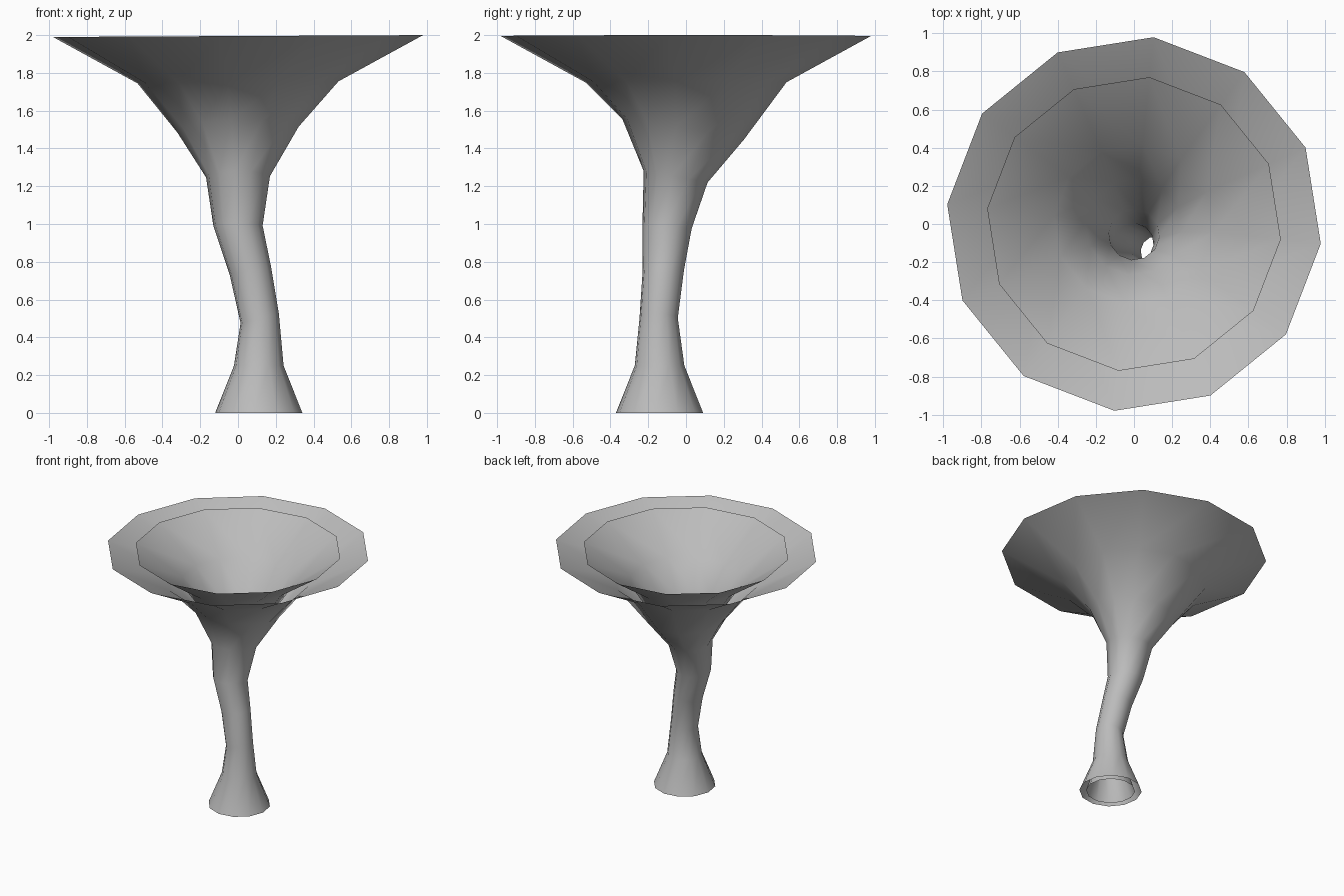
import bpy, bmesh, math
from mathutils import Vector

if "Cube" in bpy.data.objects:
    bpy.data.objects.remove(bpy.data.objects["Cube"], do_unlink=True)

grey = bpy.data.materials.new("storm grey")
grey.use_nodes = True
colour = (0.5, 0.5, 0.5, 1)
grey.diffuse_color = colour
grey.node_tree.nodes["Principled BSDF"].inputs["Base Color"].default_value = colour

SIDES = 12
# Winding centre line: x, y, z, radius, slope along x, slope along y
RINGS = [
    (0.11, -0.14, 0.0, 0.232, 0, 0),
    (0.11, -0.14, 0.25, 0.132, 0, 0),
    (0.115, -0.145, 0.5, 0.102, 0.24, 0),
    (0.065, -0.12, 0.755, 0.11, 0.2, 0),
    (0, -0.1, 0.99, 0.131, 0, -0.1),
    (0, -0.055, 1.25, 0.17, 0, -0.18),
    (0, -0.015, 1.5, 0.323, 0.03, -0.17),
    (0, 0, 1.75, 0.535, 0.01, 0),
    (0, 0, 1.995, 0.985, 0.005, 0),
]


def funnel(name, scale):
    """Open-ended tube of tilted rings following the centre line."""
    bm = bmesh.new()
    rows = []
    for x, y, z, radius, sx, sy in RINGS:
        row = []
        for i in range(SIDES):
            a = math.radians(-6 + 360 * i / SIDES)
            dx, dy = scale * radius * math.cos(a), scale * radius * math.sin(a)
            row.append(bm.verts.new(Vector((x + dx, y + dy, z + sx * dx + sy * dy))))
        rows.append(row)
    for low, high in zip(rows, rows[1:]):
        for i in range(SIDES):
            j = (i + 1) % SIDES
            bm.faces.new((low[i], low[j], high[j], high[i])).smooth = True
    mesh = bpy.data.meshes.new(name)
    bm.to_mesh(mesh)
    bm.free()
    mesh.materials.append(grey)
    obj = bpy.data.objects.new(name, mesh)
    bpy.context.collection.objects.link(obj)
    return obj


# Two nested shells with an open gap between them
funnel("outer_funnel", 1.0)
funnel("inner_funnel", 0.786)
